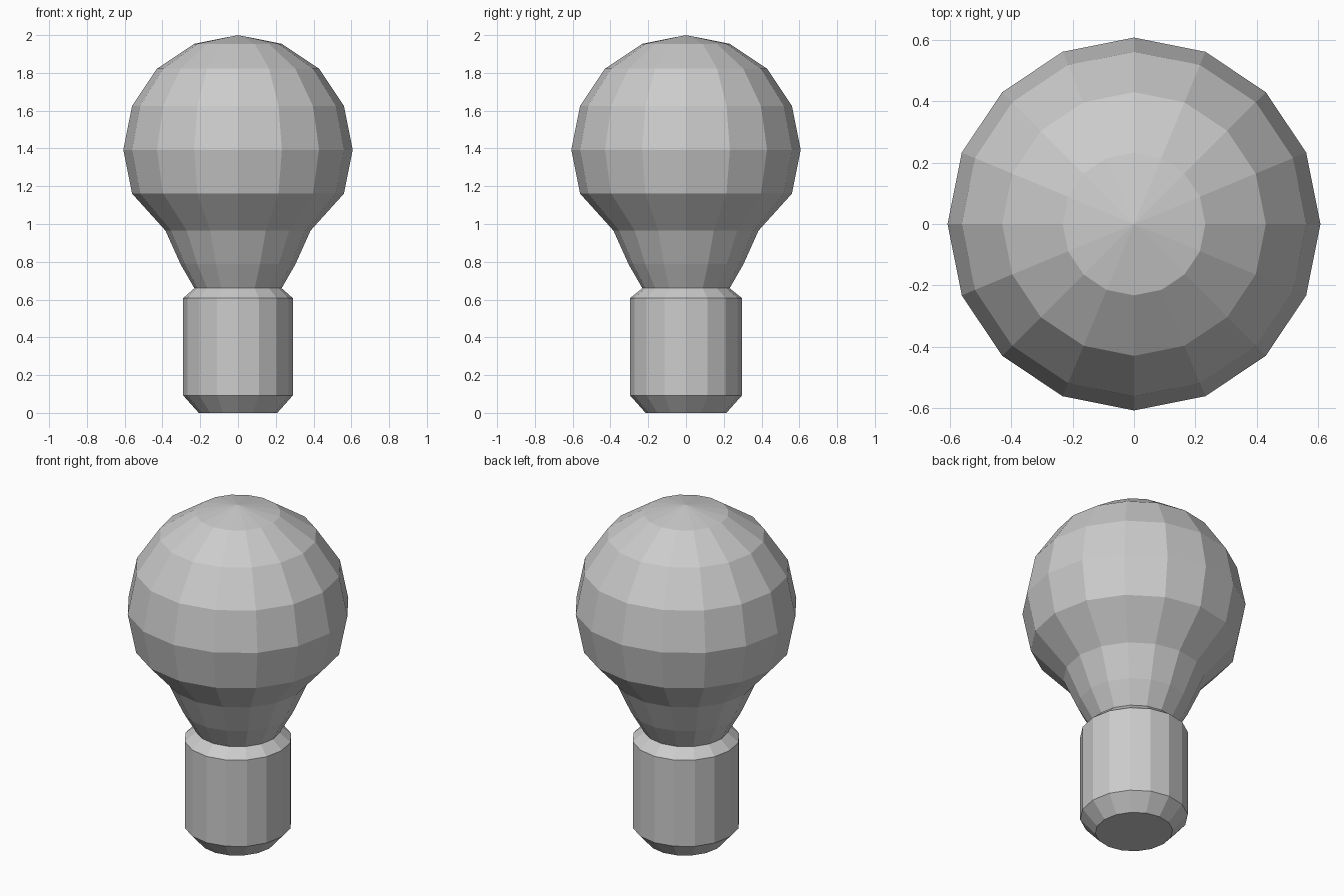
import bpy, bmesh
from math import sin, cos, pi

if "Cube" in bpy.data.objects:
    bpy.data.objects.remove(bpy.data.objects["Cube"])

SIDES = 16


def lathe(name, profile, cap_bottom=False, tip_z=None):
    """Stack rings of (x radius, y radius, z) into a flat-shaded surface."""
    bm = bmesh.new()
    rings = []
    for rx, ry, z in profile:
        rings.append([bm.verts.new((rx * cos(2 * pi * i / SIDES),
                                    ry * sin(2 * pi * i / SIDES), z))
                      for i in range(SIDES)])
    for a, b in zip(rings, rings[1:]):
        for i in range(SIDES):
            j = (i + 1) % SIDES
            bm.faces.new((a[i], a[j], b[j], b[i]))
    if cap_bottom:
        bm.faces.new(rings[0][::-1])
    if tip_z is not None:
        tip = bm.verts.new((0, 0, tip_z))
        for i in range(SIDES):
            bm.faces.new((rings[-1][i], rings[-1][(i + 1) % SIDES], tip))
    mesh = bpy.data.meshes.new(name)
    bm.to_mesh(mesh)
    bm.free()
    obj = bpy.data.objects.new(name, mesh)
    bpy.context.collection.objects.link(obj)
    return obj


# Glass bulb: tapered neck flowing into a faceted sphere
R, CZ = 0.607, 1.393
glass = [(0.231, 0.231, 0.66), (0.304, 0.304, 0.787), (0.384, 0.384, 0.965)]
for k in range(-1, 4):
    a = k * pi / 8
    glass.append((R * cos(a), R * cos(a), CZ + R * sin(a)))
lathe("glass_bulb", glass, tip_z=CZ + R)

# Socket base: cylinder with bevelled ends
lathe("socket_base", [(0.208, 0.214, 0.0), (0.29, 0.296, 0.092),
                      (0.29, 0.296, 0.608), (0.231, 0.231, 0.66)],
      cap_bottom=True)
